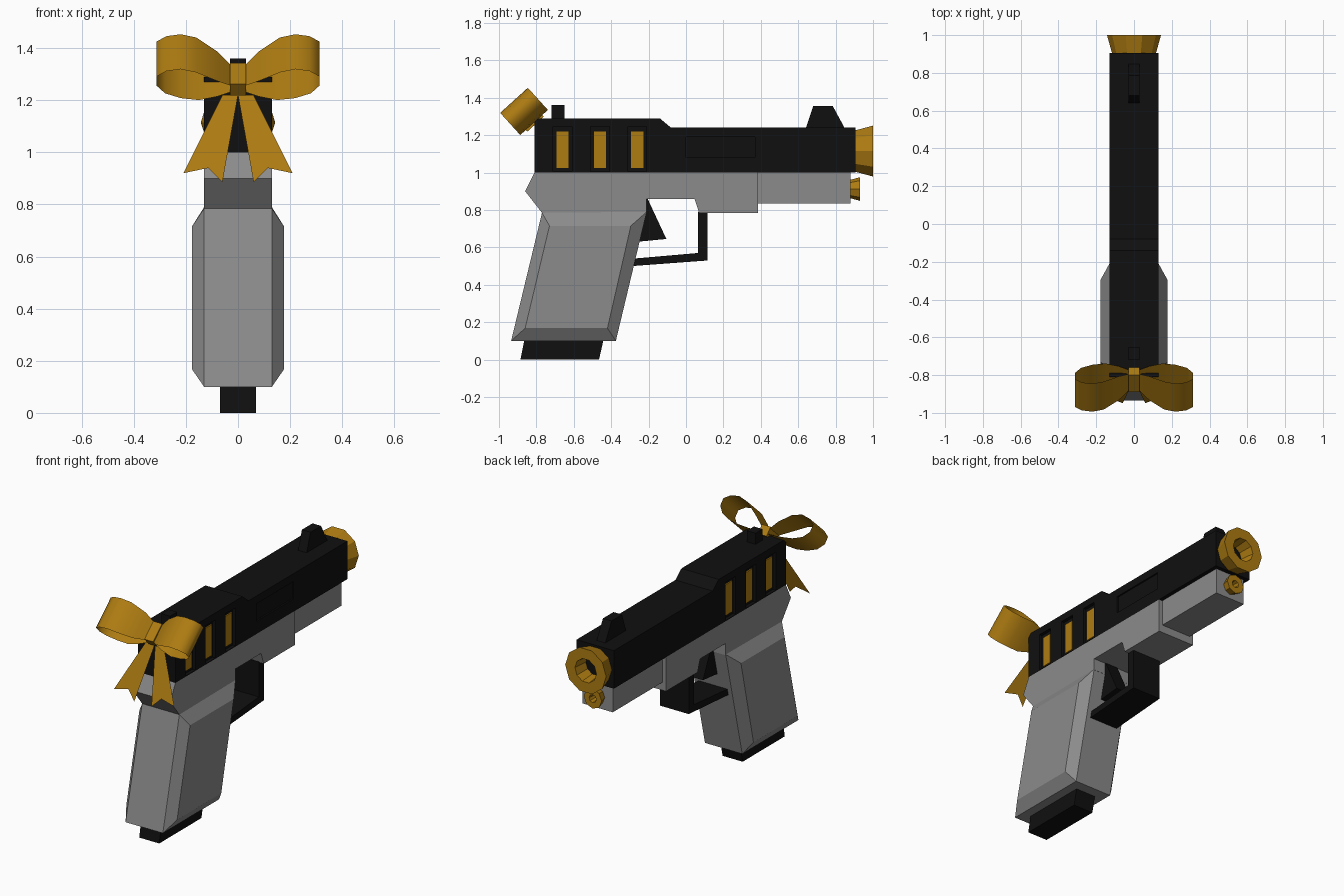
import bpy, bmesh, math
from mathutils import Vector

if "Cube" in bpy.data.objects:
    bpy.data.objects.remove(bpy.data.objects["Cube"])


def material(name, r, g, b):
    m = bpy.data.materials.new(name)
    m.use_nodes = True
    m.diffuse_color = (r, g, b, 1)
    m.node_tree.nodes["Principled BSDF"].inputs["Base Color"].default_value = (r, g, b, 1)
    return m


BLACK = material("matte_black", 0.005, 0.005, 0.005)
GREY = material("frame_grey", 0.26, 0.26, 0.26)
GOLD = material("gold", 0.42, 0.2, 0.006)


def loft(name, rings, mat, closed=True, caps=True, cyclic=False):
    """Skin a list of equal-length point rings."""
    bm = bmesh.new()
    rows = [[bm.verts.new(p) for p in ring] for ring in rings]
    n = len(rows[0])
    pairs = list(zip(rows, rows[1:])) + ([(rows[-1], rows[0])] if cyclic else [])
    for a, b in pairs:
        for i in range(n if closed else n - 1):
            j = (i + 1) % n
            bm.faces.new((a[i], a[j], b[j], b[i]))
    if caps:
        bm.faces.new(rows[0])
        bm.faces.new(rows[-1])
    bmesh.ops.recalc_face_normals(bm, faces=bm.faces)
    mesh = bpy.data.meshes.new(name)
    bm.to_mesh(mesh)
    bm.free()
    mesh.materials.append(mat)
    obj = bpy.data.objects.new(name, mesh)
    bpy.context.scene.collection.objects.link(obj)
    return obj


def section(profile, x):
    return [(x, y, z) for y, z in profile]


def prism(name, profile, half, mat, centre=0):
    """Extrude a side profile (y, z) across the width."""
    return loft(name, [section(profile, centre - half), section(profile, centre + half)], mat)


def rect(y0, y1, z0, z1):
    return [(y0, z0), (y1, z0), (y1, z1), (y0, z1)]


def cut(obj, cutter):
    mod = obj.modifiers.new("cut", 'BOOLEAN')
    mod.operation = 'DIFFERENCE'
    mod.solver = 'EXACT'
    mod.object = cutter
    deps = bpy.context.evaluated_depsgraph_get()
    mesh = bpy.data.meshes.new_from_object(obj.evaluated_get(deps))
    obj.modifiers.clear()
    obj.data = mesh
    bpy.data.objects.remove(cutter)


# Slide with grooves, gold inlays and a shallow side port
W = 0.13
slide = prism("slide", [(-0.81, 1), (-0.81, 1.29), (-0.14, 1.29), (-0.08, 1.24),
                        (0.905, 1.24), (0.905, 1)], W, BLACK)
for i, y in enumerate((-0.66, -0.46, -0.26)):
    for side, label in ((-1, "right"), (1, "left")):
        cut(slide, prism("groove_cutter", rect(y - 0.05, y + 0.05, 1.005, 1.245),
                         0.02, BLACK, side * W))
        prism(f"inlay_{label}_{i + 1}", rect(y - 0.033, y + 0.033, 1.025, 1.22),
              0.006, GOLD, side * (W - 0.018))
cut(slide, prism("port_cutter", rect(0, 0.37, 1.08, 1.19), 0.01, BLACK, W))

# Sights
prism("rear_sight", rect(-0.72, -0.65, 1.28, 1.36), 0.03, BLACK)
prism("front_sight", [(0.64, 1.235), (0.85, 1.235), (0.785, 1.355), (0.68, 1.355)], 0.03, BLACK)

# Frame and rail
prism("frame", [(-0.81, 1), (-0.86, 0.9), (-0.77, 0.785), (-0.21, 0.785), (-0.21, 0.86),
                (0.045, 0.86), (0.07, 0.785), (0.385, 0.785), (0.385, 1)], W, GREY)
prism("rail", rect(0.38, 0.88, 0.835, 1), 0.105, GREY)

# Grip with bevelled side panels
edge = [(-0.77, 0.785), (-0.935, 0.1), (-0.375, 0.1), (-0.21, 0.79)]
panel = [(-0.73, 0.715), (-0.86, 0.168), (-0.42, 0.168), (-0.295, 0.715)]
loft("grip", [section(panel, -0.177), section(edge, -W), section(edge, W),
              section(panel, 0.177)], GREY)
prism("magazine", [(-0.885, 0), (-0.465, 0), (-0.44, 0.11), (-0.863, 0.11)], 0.07, BLACK)

# Trigger and guard
prism("trigger", [(-0.21, 0.87), (-0.105, 0.645), (-0.26, 0.63)], 0.045, BLACK)
prism("trigger_guard", [(0.065, 0.79), (0.065, 0.57), (-0.28, 0.54), (-0.29, 0.5),
                        (0.115, 0.53), (0.115, 0.79)], 0.1, BLACK)


# Flared gold rings
def flare(name, z, sides, stations):
    rings = [[(r * math.cos(math.tau * k / sides), y, z + r * math.sin(math.tau * k / sides))
              for k in range(sides)] for y, r in stations]
    return loft(name, rings, GOLD, caps=False, cyclic=True)


flare("muzzle_ring", 1.115, 10, [(0.9, 0.115), (1.0, 0.143), (1.0, 0.075), (0.9, 0.065)])
flare("lamp_ring", 0.912, 8, [(0.875, 0.048), (0.93, 0.063), (0.93, 0.025), (0.875, 0.02)])

# Bow: loops lie in a tilted plane; V runs across the loop, R along the ribbon width
C, V, R = Vector((0, -0.866, 1.327)), Vector((0, 0.67, -0.74)), Vector((0, 0.74, 0.67))
path = [(0.02, 0.075, 0.055), (0.08, 0.08, 0.08), (0.15, 0.08, 0.1), (0.22, 0.07, 0.1),
        (0.28, 0.045, 0.1), (0.313, 0.005, 0.1), (0.313, -0.042, 0.1), (0.275, -0.07, 0.1),
        (0.22, -0.08, 0.1), (0.16, -0.063, 0.1), (0.08, -0.005, 0.085), (0.02, 0.05, 0.055)]
# Tails: forked ribbons (x, z) in a leaning plane
tail = [(0, 1.22), (0.06, 1.22), (0.21, 0.92), (0.115, 0.94), (0.06, 0.885)]
for side, label in ((-1, "right"), (1, "left")):
    X = Vector((side, 0, 0))
    loop = loft(f"bow_loop_{label}",
                [[C + X * x + V * v + R * w * s for s in (-1, 1)] for x, v, w in path],
                GOLD, closed=False, caps=False)
    for p in loop.data.polygons:
        p.use_smooth = True
    pts = [(side * x, -0.825 + (z - 1.22) * 0.368, z) for x, z in tail]
    bm = bmesh.new()
    v = [bm.verts.new(p) for p in pts]
    bm.faces.new((v[0], v[1], v[2], v[3]))
    bm.faces.new((v[0], v[3], v[4]))
    mesh = bpy.data.meshes.new(f"bow_tail_{label}")
    bm.to_mesh(mesh)
    bm.free()
    mesh.materials.append(GOLD)
    bpy.context.scene.collection.objects.link(bpy.data.objects.new(mesh.name, mesh))

# Knot
K = C + V * 0.062
corners = [(-1, -1), (1, -1), (1, 1), (-1, 1)]
loft("bow_knot", [[K + Vector((x, 0, 0)) + V * a * 0.03 + R * b * 0.06 for a, b in corners]
                  for x in (-0.03, 0.03)], GOLD)
